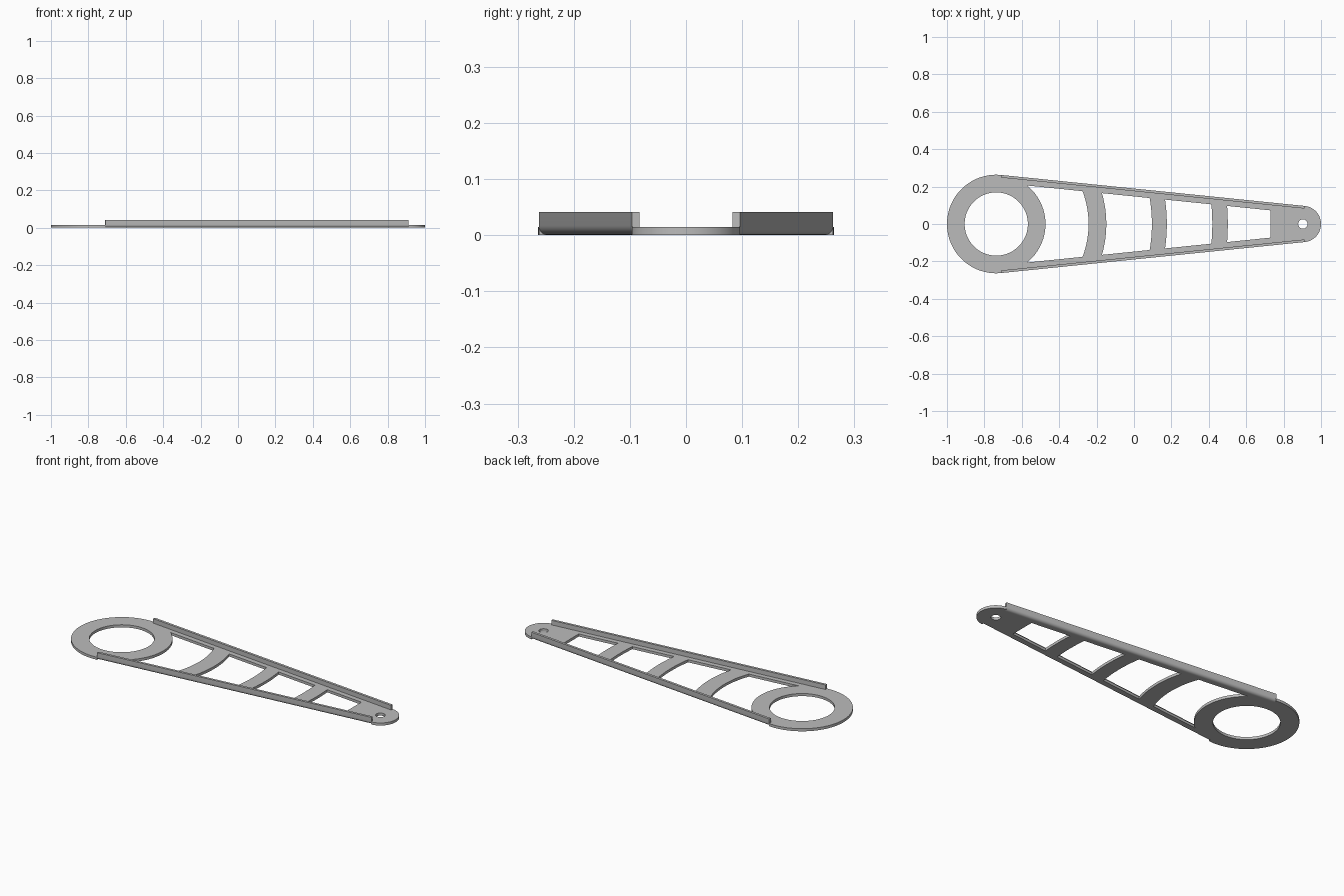
import bpy, bmesh
from math import asin, acos, sin, cos, pi, radians
from mathutils import Vector

cube = bpy.data.objects.get("Cube")
if cube:
    bpy.data.objects.remove(cube, do_unlink=True)

BIG_X, BIG_R, BORE_R = -0.7365, 0.2635, 0.169    # large ring end
TIP_X, TIP_R, PIN_R = 0.903, 0.097, 0.025        # small pivot end
THICK, HEIGHT = 0.015, 0.041                     # plate and flange heights
BEND, WALL, RAIL = 0.017, 0.014, 0.042           # bend radius, flange wall, rail width
TANGENT = acos((BIG_R - TIP_R) / (TIP_X - BIG_X))  # direction of the side normal

grey = bpy.data.materials.new("Light grey metal")
grey.use_nodes = True
grey.diffuse_color = (0.5, 0.5, 0.5, 1)
grey.node_tree.nodes["Principled BSDF"].inputs["Base Color"].default_value = (0.5, 0.5, 0.5, 1)


def arc(cx, r, start, end, n):
    steps = [start + (end - start) * i / n for i in range(n + 1)]
    return [(cx + r * cos(a), r * sin(a)) for a in steps]


def circle(cx, r, n):
    return arc(cx, r, 0, 2 * pi, n)[:-1]


def window(r0, r1, straight=False):
    """Opening between two arcs about the ring centre, bounded by the side rails."""
    a0, a1 = (TANGENT - acos((BIG_R - RAIL) / r) for r in (r0, r1))
    return arc(BIG_X, r0, a0, -a0, 24) + arc(BIG_X, r1, -a1, a1, 1 if straight else 24)


def finish(name, bm):
    bmesh.ops.remove_doubles(bm, verts=bm.verts, dist=1e-5)
    bmesh.ops.recalc_face_normals(bm, faces=bm.faces)
    mesh = bpy.data.meshes.new(name)
    bm.to_mesh(mesh)
    bm.free()
    mesh.materials.append(grey)
    ob = bpy.data.objects.new(name, mesh)
    bpy.context.collection.objects.link(ob)
    bpy.ops.object.select_all(action="DESELECT")
    ob.select_set(True)
    bpy.context.view_layer.objects.active = ob
    bpy.ops.object.shade_smooth_by_angle(angle=radians(30))
    return ob


# Flat plate: tapered outline, stepped in along the sides to meet the bent flanges
T = TANGENT
inset_big = arc(BIG_X, BIG_R - BEND, -T, T, 1)
inset_tip = arc(TIP_X, TIP_R - BEND, -T, T, 1)
outline = (arc(BIG_X, BIG_R, T, 2 * pi - T, 72) + [inset_big[0], inset_tip[0]]
           + arc(TIP_X, TIP_R, -T, T, 36) + [inset_tip[1], inset_big[1]])

# Ring bore, pivot hole and the four lightening windows
loops = [outline, circle(BIG_X, BORE_R, 96), circle(TIP_X, PIN_R, 32),
         window(BIG_R, 0.4935), window(0.5885, 0.832),
         window(0.912, 1.155), window(1.238, 1.469, True)]

curve = bpy.data.curves.new("plate_outline", "CURVE")
curve.dimensions = "2D"
curve.fill_mode = "BOTH"
curve.extrude = THICK / 2
for loop in loops:
    spline = curve.splines.new("POLY")
    spline.points.add(len(loop) - 1)
    for point, (x, y) in zip(spline.points, loop):
        point.co = (x, y, 0, 1)
    spline.use_cyclic_u = True
helper = bpy.data.objects.new("plate_outline", curve)
bpy.context.collection.objects.link(helper)
bpy.context.view_layer.update()
flat = bpy.data.meshes.new_from_object(
    helper.evaluated_get(bpy.context.evaluated_depsgraph_get()))
bm = bmesh.new()
bm.from_mesh(flat)
bmesh.ops.translate(bm, verts=bm.verts, vec=(0, 0, THICK / 2))
bpy.data.objects.remove(helper, do_unlink=True)
bpy.data.curves.remove(curve)
bpy.data.meshes.remove(flat)
finish("plate", bm)

# Upturned side flanges: an L section with a rounded bend, swept along each tangent
bend = [(BEND * (1 - sin(a)), BEND * (1 - cos(a)))
        for a in (pi / 2 * i / 8 for i in range(9))]
section = bend + [(0, HEIGHT), (WALL, HEIGHT), (WALL, THICK), (BEND, THICK)]
for name, side in (("left_side_flange", 1), ("right_side_flange", -1)):
    bm = bmesh.new()
    normal = Vector((cos(T), side * sin(T), 0))
    ends = []
    for cx, r in ((BIG_X, BIG_R), (TIP_X, TIP_R)):
        base = Vector((cx, 0, 0)) + normal * r
        ends.append([bm.verts.new(base - normal * d + Vector((0, 0, z))) for d, z in section])
    for ring in ends:
        bm.faces.new(ring)
    for i in range(len(section)):
        j = (i + 1) % len(section)
        bm.faces.new((ends[0][i], ends[0][j], ends[1][j], ends[1][i]))
    finish(name, bm)
